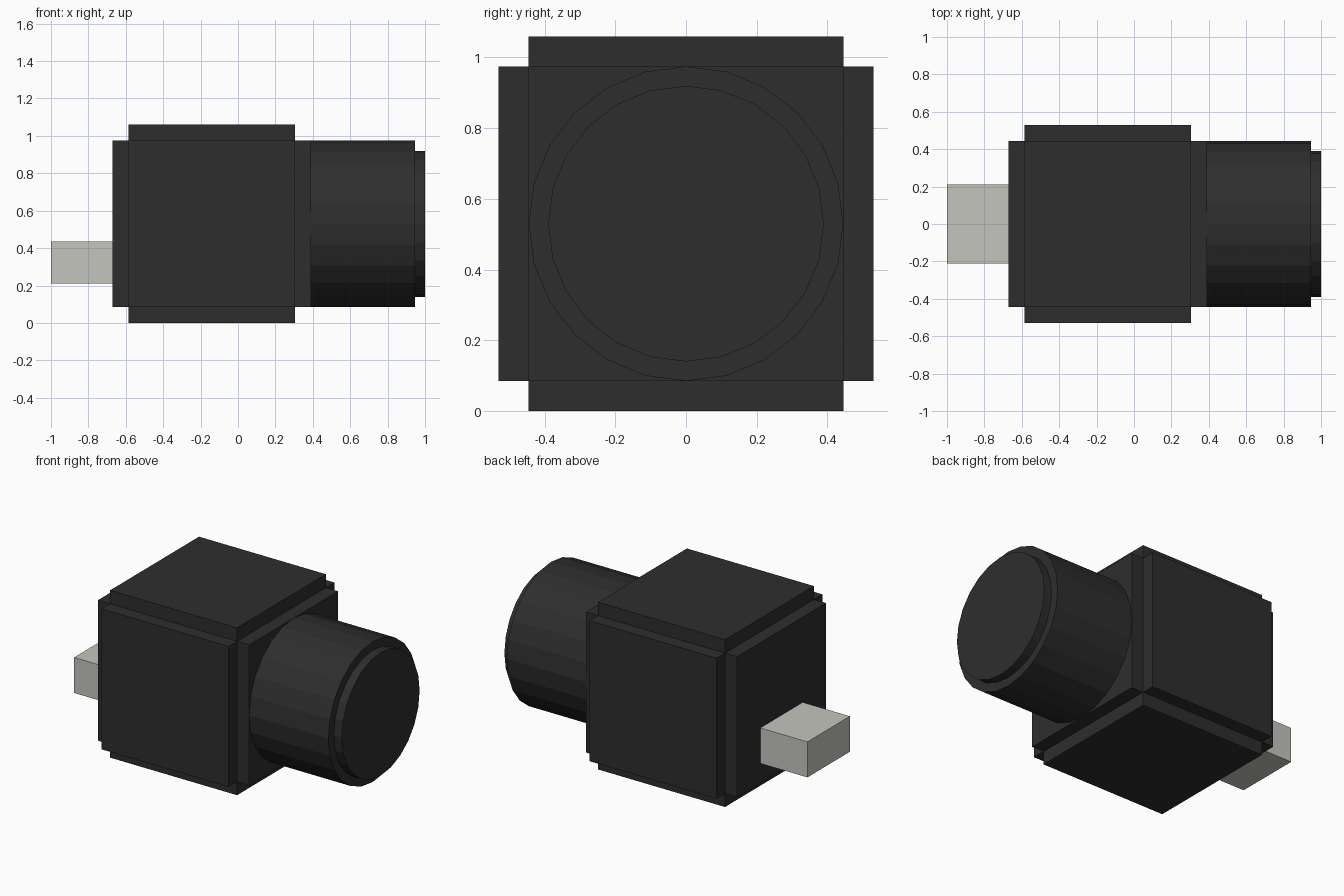
import bpy, bmesh
from math import pi
from mathutils import Matrix

cube = bpy.data.objects.get("Cube")
if cube:
    bpy.data.objects.remove(cube, do_unlink=True)

CORE = 0.89      # side of the core cube
PLATE = 0.085    # thickness of the raised panels
BODY_X = -0.14   # centre of the body
MID_Z = 0.53


def material(name, colour):
    mat = bpy.data.materials.new(name)
    mat.use_nodes = True
    mat.diffuse_color = colour
    mat.node_tree.nodes["Principled BSDF"].inputs["Base Color"].default_value = colour
    return mat


black = material("charcoal plastic", (0.027, 0.027, 0.027, 1))
grey = material("light grey metal", (0.56, 0.56, 0.52, 1))


def add_object(name, bm, mat):
    bmesh.ops.recalc_face_normals(bm, faces=bm.faces)
    mesh = bpy.data.meshes.new(name)
    bm.to_mesh(mesh)
    bm.free()
    mesh.materials.append(mat)
    obj = bpy.data.objects.new(name, mesh)
    bpy.context.collection.objects.link(obj)
    return obj


def box(centre, size):
    bm = bmesh.new()
    bmesh.ops.create_cube(bm, size=1, matrix=Matrix.Translation(centre) @ Matrix.Diagonal((*size, 1)))
    return bm


# Body: a cube with every face pushed out into a raised panel
body = box((BODY_X, 0, MID_Z), (CORE, CORE, CORE))
panels = bmesh.ops.extrude_discrete_faces(body, faces=body.faces[:])["faces"]
for face in panels:
    face.normal_update()
    bmesh.ops.translate(body, verts=face.verts, vec=face.normal * PLATE)
add_object("body", body, black)

# Barrel and its narrower end cap: one stepped, faceted cylinder along x
barrel = bmesh.new()
turn = Matrix.Rotation(pi / 2, 4, "Y")
bmesh.ops.create_cone(barrel, cap_ends=True, segments=24, radius1=0.445, radius2=0.445,
                      depth=0.555, matrix=Matrix.Translation((0.6675, 0, MID_Z)) @ turn)
end = max(barrel.faces, key=lambda f: f.calc_center_median().x)
bmesh.ops.inset_region(barrel, faces=[end], thickness=0.055)
cap = bmesh.ops.extrude_discrete_faces(barrel, faces=[end])["faces"][0]
bmesh.ops.translate(barrel, verts=cap.verts, vec=(0.055, 0, 0))
add_object("barrel", barrel, black)

# Plug block on the opposite side
add_object("plug", box((-0.8325, 0, 0.3225), (0.335, 0.425, 0.225)), grey)
